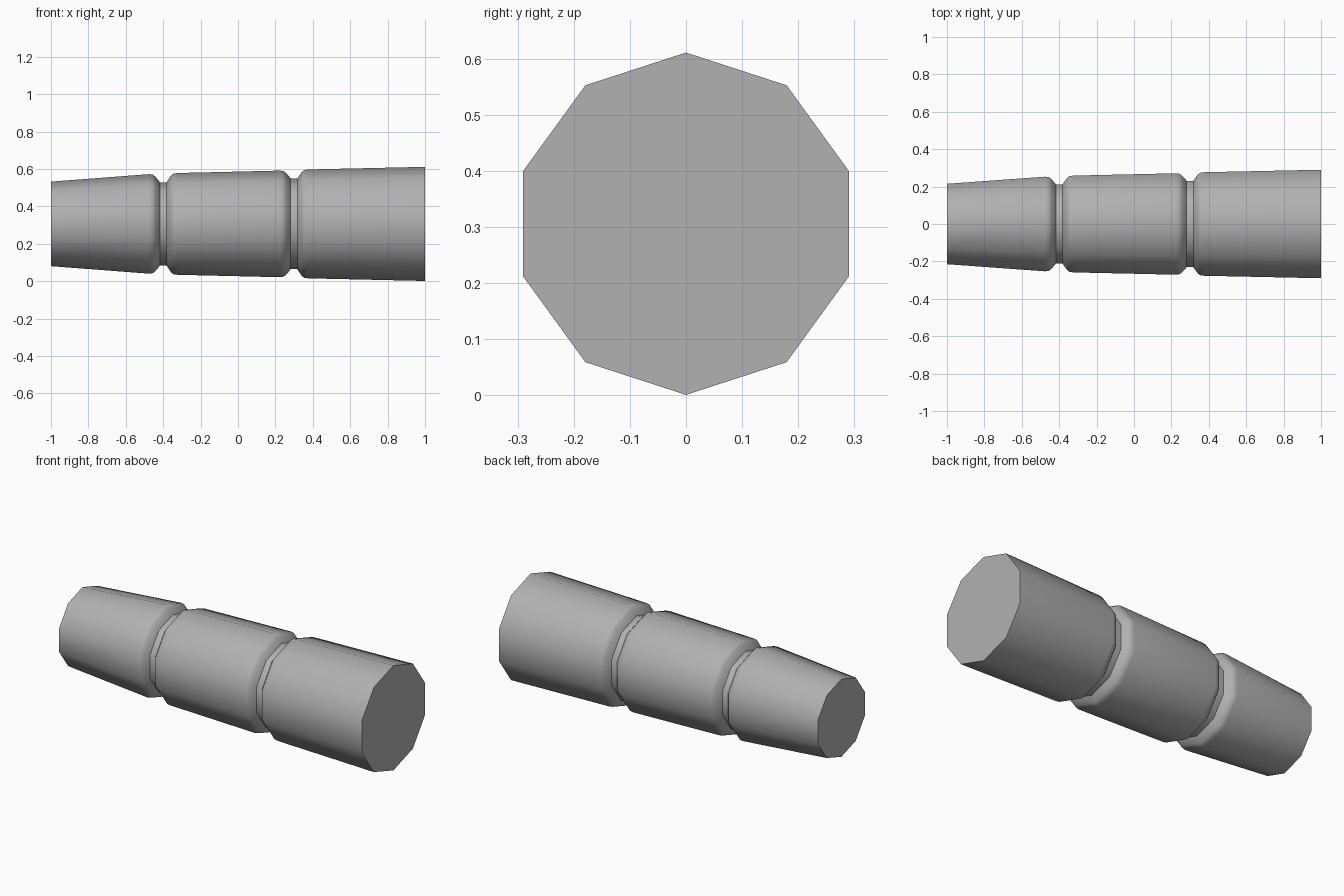
import bpy, bmesh, math

if "Cube" in bpy.data.objects:
    bpy.data.objects.remove(bpy.data.objects["Cube"])

SIDES = 10
CENTRE_Z = 0.306


def groove(x, r_floor, r_left, r_right):
    """Profile points for a narrow groove with rounded shoulders."""
    return [(x - 0.075, r_left), (x - 0.055, r_left - 0.003),
            (x - 0.042, r_left - 0.013), (x - 0.022, r_floor + 0.007),
            (x - 0.018, r_floor), (x + 0.018, r_floor),
            (x + 0.022, r_floor + 0.007), (x + 0.042, r_right - 0.013),
            (x + 0.055, r_right - 0.003), (x + 0.075, r_right)]


# Tapered body profile (x, radius), left to right
profile = [(-1.0, 0.226)]
profile += groove(-0.40, 0.222, 0.266, 0.272)
profile += groove(0.299, 0.242, 0.285, 0.291)
profile += [(1.0, 0.305)]

# Ten-sided rings around the x axis
bm = bmesh.new()
rings = []
for x, r in profile:
    ring = []
    for i in range(SIDES):
        a = 2 * math.pi * i / SIDES
        ring.append(bm.verts.new((x, r * math.sin(a), CENTRE_Z + r * math.cos(a))))
    rings.append(ring)

# Walls and flat end caps
for a, b in zip(rings, rings[1:]):
    for i in range(SIDES):
        j = (i + 1) % SIDES
        bm.faces.new((a[i], a[j], b[j], b[i]))
bm.faces.new(rings[0])
bm.faces.new(rings[-1])
bmesh.ops.recalc_face_normals(bm, faces=bm.faces[:])

mesh = bpy.data.meshes.new("grooved_tapered_body")
bm.to_mesh(mesh)
bm.free()
body = bpy.data.objects.new("grooved_tapered_body", mesh)
bpy.context.collection.objects.link(body)

# Mid grey surface
grey = bpy.data.materials.new("mid_grey")
grey.diffuse_color = (0.44, 0.44, 0.44, 1.0)
grey.use_nodes = True
grey.node_tree.nodes["Principled BSDF"].inputs["Base Color"].default_value = grey.diffuse_color
mesh.materials.append(grey)

# Smooth sides, crisp groove edges and caps
bpy.context.view_layer.objects.active = body
body.select_set(True)
bpy.ops.object.shade_smooth_by_angle(angle=math.radians(45))
